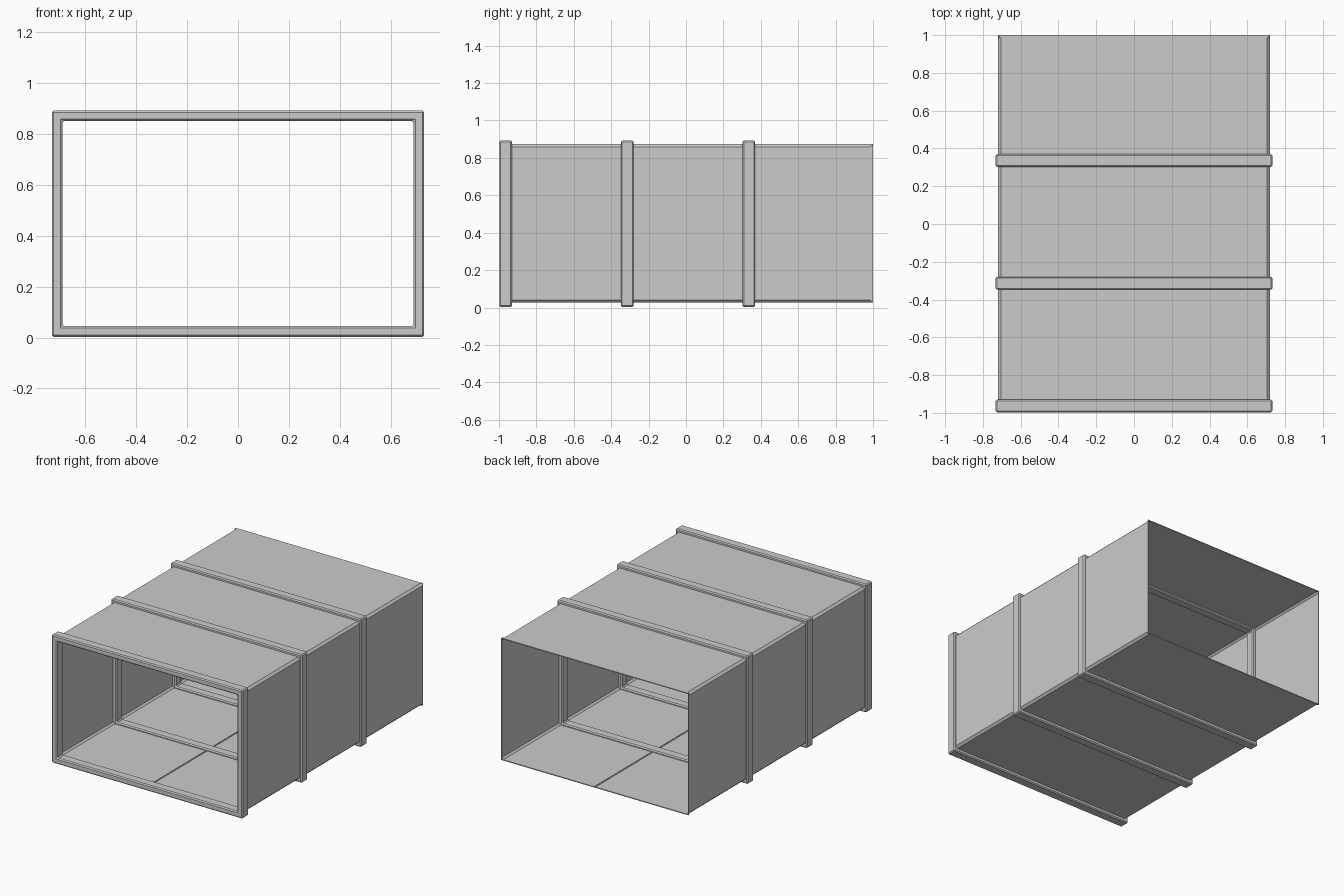
import bpy, bmesh

if "Cube" in bpy.data.objects:
    bpy.data.objects.remove(bpy.data.objects["Cube"])

def loft(name, loops, closed):
    """Skin equal-length loops with quads; closed joins last loop to first."""
    bm = bmesh.new()
    rows = [[bm.verts.new(p) for p in lp] for lp in loops]
    n = len(rows[0])
    for i in range(len(rows) if closed else len(rows) - 1):
        a, b = rows[i], rows[(i + 1) % len(rows)]
        for j in range(n):
            k = (j + 1) % n
            bm.faces.new((a[j], a[k], b[k], b[j]))
    bmesh.ops.recalc_face_normals(bm, faces=bm.faces)
    me = bpy.data.meshes.new(name)
    bm.to_mesh(me)
    bm.free()
    ob = bpy.data.objects.new(name, me)
    bpy.context.collection.objects.link(ob)
    return ob

def rect(hx, z0, z1, y):
    return [(-hx, y, z0), (hx, y, z0), (hx, y, z1), (-hx, y, z1)]

def shell(hx, z0, z1, y, c, notch=0.0):
    """Chamfered rectangle with a seam notch in the middle of the floor."""
    g = 0.005
    pts = [(-hx + c, z0), (-g, z0), (-g, z0 - notch), (g, z0 - notch), (g, z0),
           (hx - c, z0), (hx, z0 + c), (hx, z1 - c), (hx - c, z1),
           (-hx + c, z1), (-hx, z1 - c), (-hx, z0 + c)]
    if not notch:
        pts[1], pts[4] = (-2 * g, z0), (2 * g, z0)
    return [(x, y, z) for x, z in pts]

# Thin sheet duct, chamfered corners sharpen at the open back end
outer, inner = (0.72, 0.026, 0.873), (0.714, 0.032, 0.867)
loft("duct_sleeve", [
    shell(*outer, -0.99, 0.015),
    shell(*outer, 0.983, 0.015),
    shell(*outer, 1.0, 0.001),
    shell(*inner, 1.0, 0.001, 0.004),
    shell(*inner, 0.983, 0.012, 0.004),
    shell(*inner, -0.99, 0.012, 0.004)], True)

# Three reinforcing frames wrapping the duct inside and out
for name, y0, y1 in (("front_frame", -0.998, -0.93),
                     ("middle_frame", -0.348, -0.28),
                     ("rear_frame", 0.302, 0.37)):
    o, i = (0.732, 0.003, 0.892), (0.69, 0.045, 0.852)
    ob = loft(name, [rect(*o, y0), rect(*o, y1), rect(*i, y1), rect(*i, y0)], True)
    bev = ob.modifiers.new("edge_bevel", 'BEVEL')
    bev.width = 0.007
    bev.segments = 1
